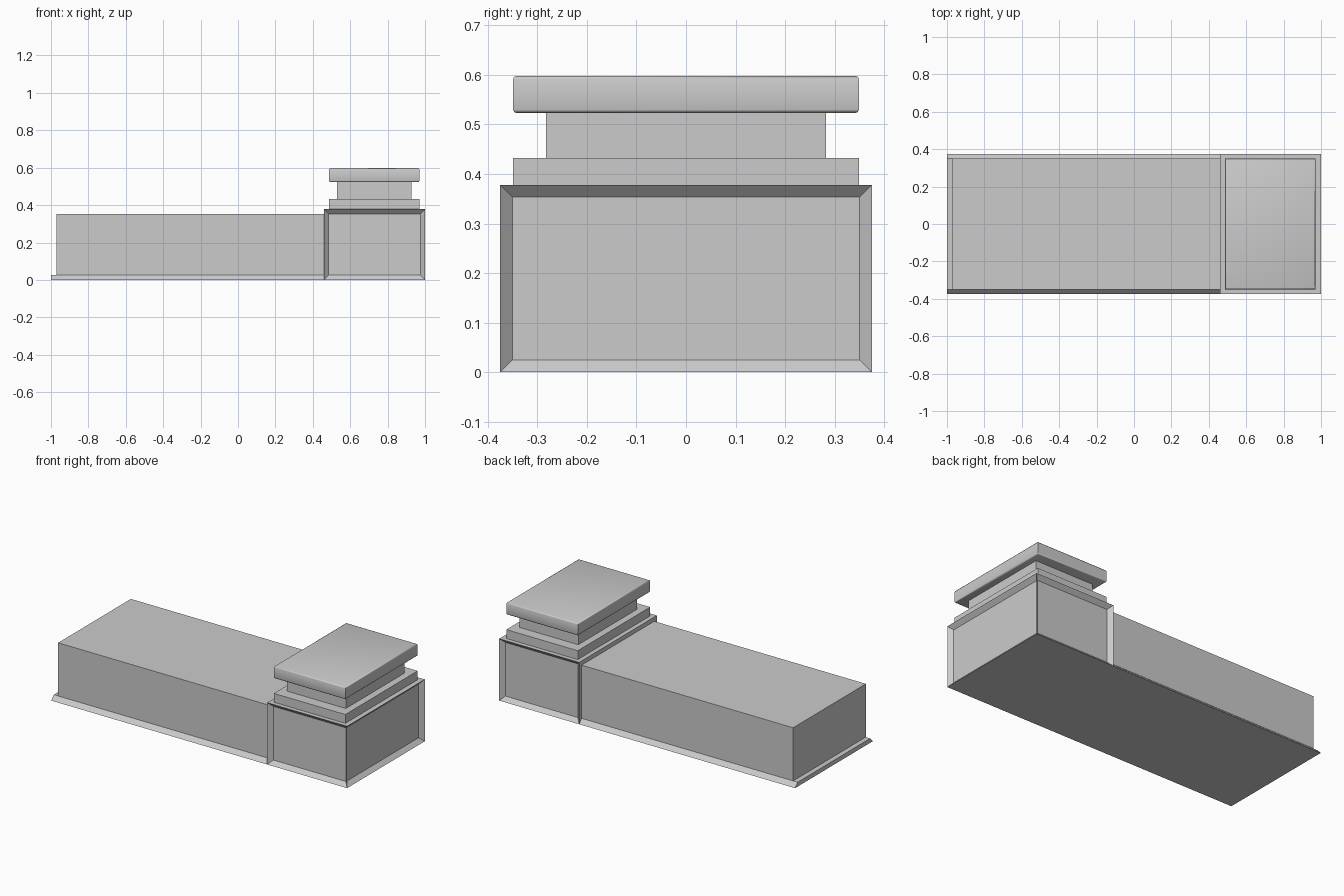
import bpy, bmesh, math

if "Cube" in bpy.data.objects:
    bpy.data.objects.remove(bpy.data.objects["Cube"])


def finish(name, bm):
    bmesh.ops.recalc_face_normals(bm, faces=bm.faces)
    mesh = bpy.data.meshes.new(name)
    bm.to_mesh(mesh)
    bm.free()
    obj = bpy.data.objects.new(name, mesh)
    bpy.context.collection.objects.link(obj)
    return obj


def box_bm(x0, x1, half_y, z0, z1):
    bm = bmesh.new()
    bmesh.ops.create_cube(bm, size=1)
    for v in bm.verts:
        v.co.x = x1 if v.co.x > 0 else x0
        v.co.y = half_y if v.co.y > 0 else -half_y
        v.co.z = z1 if v.co.z > 0 else z0
    return bm


RIM = 0.027

# Base plinth: sloped along both long sides
bm = box_bm(-1, 0.46, 0.375, 0, RIM)
for v in bm.verts:
    if v.co.z > 0.01:
        v.co.y *= 0.35 / 0.375
finish("base_plinth", bm)

# Long slab body
finish("long_body", box_bm(-0.97, 0.46, 0.351, RIM, 0.352))

# Pedestal with a recessed panel on each side
bm = box_bm(0.46, 1, 0.375, 0, 0.378)
bm.normal_update()
sides = [f for f in bm.faces if abs(f.normal.z) < 0.5 and f.normal.x > -0.5]
bmesh.ops.inset_individual(bm, faces=sides, thickness=0.025, use_even_offset=True)
for f in sides:
    offset = f.normal * -0.024
    bmesh.ops.translate(bm, verts=f.verts, vec=offset)
finish("pedestal", bm)

# Step and neck above the pedestal
finish("step", box_bm(0.487, 0.97, 0.349, 0.378, 0.432))
finish("neck", box_bm(0.53, 0.927, 0.283, 0.432, 0.525))

# Cap slab with softened top and bottom edges
bm = box_bm(0.487, 0.97, 0.349, 0.523, 0.598)
rims = [e for e in bm.edges if abs(e.verts[0].co.z - e.verts[1].co.z) < 0.001]
bmesh.ops.bevel(bm, geom=rims, offset=0.007, segments=2, profile=0.5,
                affect='EDGES')
cap = finish("cap", bm)
bpy.context.view_layer.objects.active = cap
cap.select_set(True)
bpy.ops.object.shade_smooth_by_angle(angle=math.radians(50))
